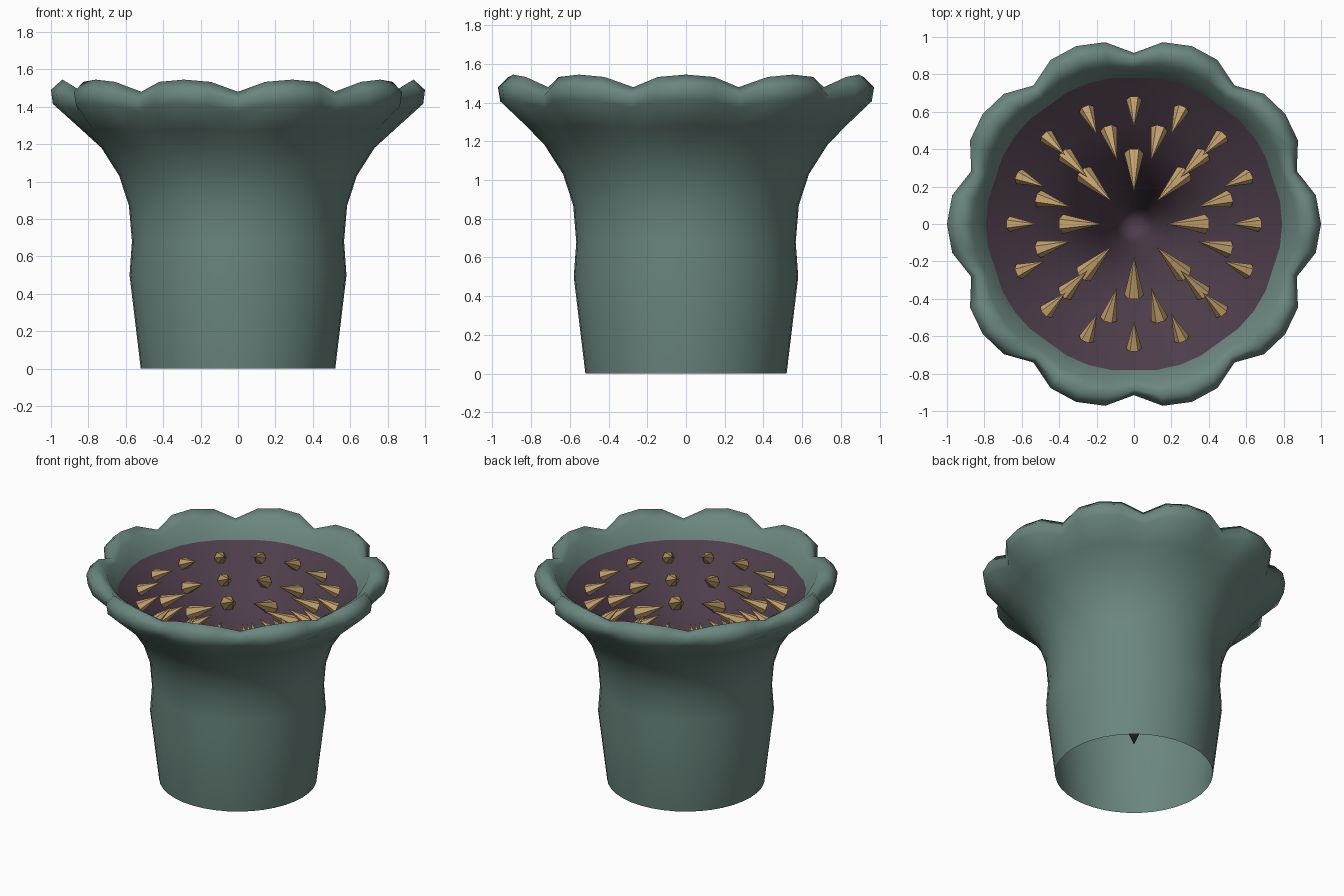
import bpy, bmesh, math
from mathutils import Vector

if "Cube" in bpy.data.objects:
    bpy.data.objects.remove(bpy.data.objects["Cube"])

SEG = 40     # sides around the trumpet
LOBES = 10   # ruffles on the rim


def material(name, rgb):
    m = bpy.data.materials.new(name)
    m.diffuse_color = (*rgb, 1)
    m.use_nodes = True
    m.node_tree.nodes["Principled BSDF"].inputs["Base Color"].default_value = m.diffuse_color
    return m


GREEN = material("grey_green", (0.144, 0.238, 0.209))
PURPLE = material("dark_purple", (0.074, 0.046, 0.068))
TAN = material("tan", (0.57, 0.37, 0.155))


def finish(bm, name, mat, smooth):
    me = bpy.data.meshes.new(name)
    bm.to_mesh(me)
    bm.free()
    me.materials.append(mat)
    for p in me.polygons:
        p.use_smooth = smooth
    ob = bpy.data.objects.new(name, me)
    bpy.context.collection.objects.link(ob)
    return ob


def lathe(name, profile, mat, tip=None):
    """Revolve (radius, z, lobe radius, lobe height) rows; tip closes the end."""
    bm = bmesh.new()
    rings = []
    for r, z, dr, dz in profile:
        ring = []
        for j in range(SEG):
            a = 2 * math.pi * j / SEG
            w = abs(math.cos(a * LOBES / 2)) ** 0.6
            rr = r + dr * w
            ring.append(bm.verts.new((rr * math.cos(a), rr * math.sin(a), z + dz * w)))
        rings.append(ring)
    for lo, hi in zip(rings, rings[1:]):
        for j in range(SEG):
            k = (j + 1) % SEG
            bm.faces.new((lo[j], lo[k], hi[k], hi[j]))
    if tip is not None:
        t = bm.verts.new((0, 0, tip))
        for j in range(SEG):
            bm.faces.new((rings[-1][j], rings[-1][(j + 1) % SEG], t))
    return finish(bm, name, mat, True)


# Outer trumpet, open below, rolling over the ruffled rim to the lining edge
EDGE = (0.78, 1.37, 0.012, 0.0)
lathe("trumpet_body", [
    (0.52, 0.0, 0, 0), (0.58, 0.50, 0, 0), (0.567, 0.68, 0, 0),
    (0.583, 0.87, 0, 0), (0.635, 1.03, 0, 0), (0.73, 1.18, 0, 0),
    (0.81, 1.27, 0.03, 0.01), (0.895, 1.375, 0.095, 0.04),
    (0.915, 1.43, 0.085, 0.06), (0.88, 1.48, 0.06, 0.065),
    (0.835, 1.455, 0.03, 0.04), EDGE], GREEN)

# Funnel-shaped throat lining, ending in a point
lathe("throat_lining", [
    EDGE, (0.68, 1.29, 0, 0), (0.54, 1.195, 0, 0), (0.40, 1.09, 0, 0),
    (0.28, 0.95, 0, 0), (0.19, 0.75, 0, 0), (0.10, 0.46, 0, 0)], PURPLE, tip=0.22)


# Rings of teeth pointing inward and slightly up
def tooth_ring(name, count, offset, base_r, base_z, length, radius, tilt=27):
    bm = bmesh.new()
    t = math.radians(tilt)
    for i in range(count):
        a = math.radians(offset) + 2 * math.pi * i / count
        out = Vector((math.cos(a), math.sin(a), 0))
        side = Vector((-math.sin(a), math.cos(a), 0))
        axis = -out * math.cos(t) + Vector((0, 0, math.sin(t)))
        up = axis.cross(side)
        base = out * base_r + Vector((0, 0, base_z))
        ring = [bm.verts.new(base + radius * (math.cos(k * math.pi / 3) * side
                                              + math.sin(k * math.pi / 3) * up))
                for k in range(6)]
        tip = bm.verts.new(base + axis * length)
        for k in range(6):
            bm.faces.new((ring[k], ring[(k + 1) % 6], tip))
        bm.faces.new(ring[::-1])
    bmesh.ops.recalc_face_normals(bm, faces=bm.faces)
    return finish(bm, name, TAN, False)


tooth_ring("outer_teeth", 16, 0, 0.665, 1.30, 0.165, 0.042)
tooth_ring("middle_teeth", 12, 15, 0.525, 1.20, 0.195, 0.046)
tooth_ring("inner_teeth", 8, 0, 0.38, 1.10, 0.235, 0.052)
